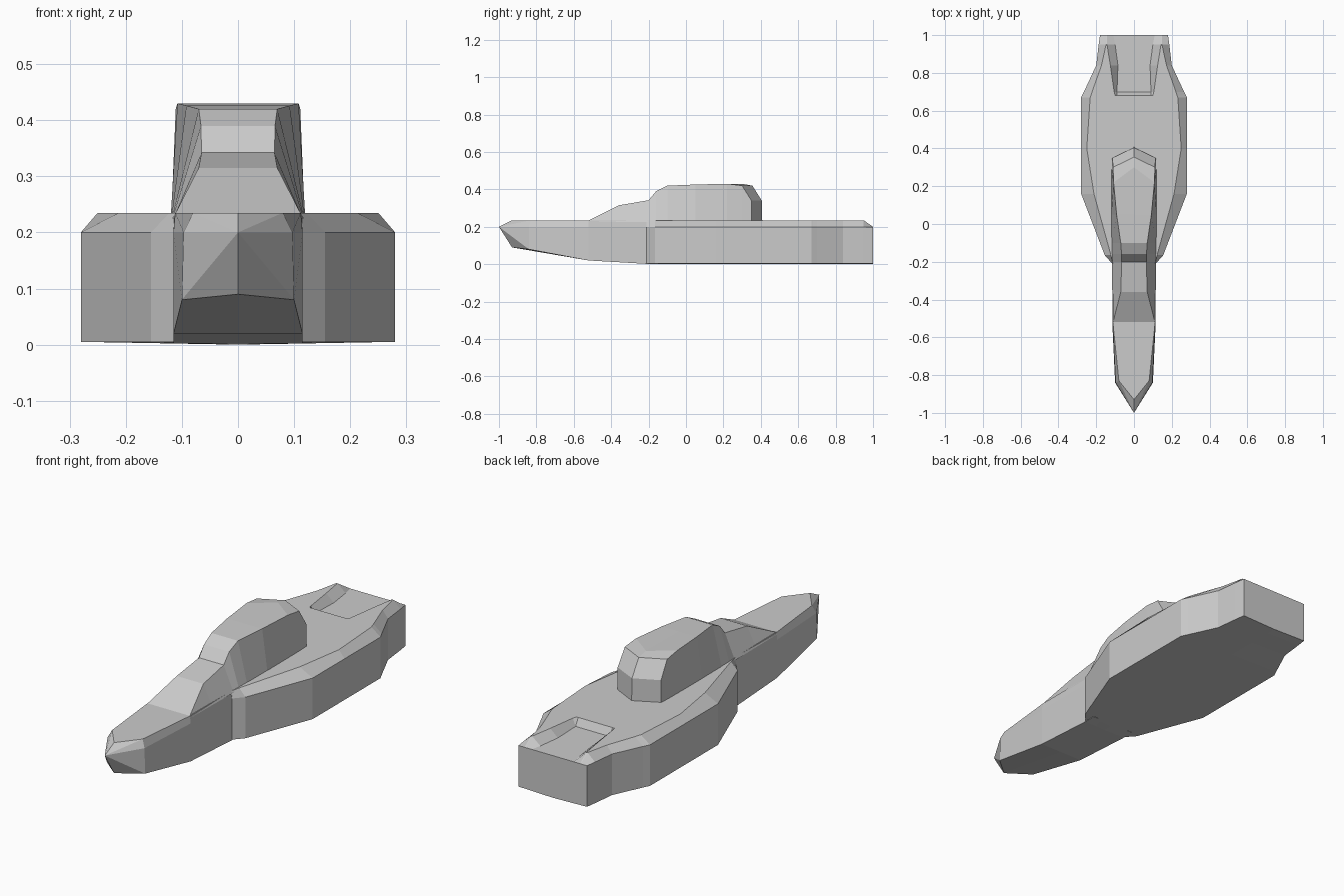
import bpy, bmesh

if "Cube" in bpy.data.objects:
    bpy.data.objects.remove(bpy.data.objects["Cube"])


def loft(name, rings, caps):
    """Skin half cross-sections, add end faces, then mirror across x = 0."""
    bm = bmesh.new()
    vs = [[bm.verts.new(p) for p in r] for r in rings]
    for a, b in zip(vs, vs[1:]):
        for i in range(len(a) - 1):
            bm.faces.new((a[i], a[i + 1], b[i + 1], b[i]))
    for cap in caps:
        bm.faces.new([vs[r][i] for r, i in cap])
    bmesh.ops.remove_doubles(bm, verts=bm.verts[:], dist=0.0005)
    geom = bm.verts[:] + bm.edges[:] + bm.faces[:]
    bmesh.ops.mirror(bm, geom=geom, axis='X', merge_dist=0.001)
    bmesh.ops.remove_doubles(bm, verts=bm.verts[:], dist=0.0005)
    bmesh.ops.recalc_face_normals(bm, faces=bm.faces[:])
    mesh = bpy.data.meshes.new(name)
    bm.to_mesh(mesh)
    bm.free()
    ob = bpy.data.objects.new(name, mesh)
    bpy.context.collection.objects.link(ob)
    return ob


D, S = 0.235, 0.20  # deck height, chamfer start height

# Wide hull with a stern recess: y, outer x, deck x, recess rim x, floor x, deck z, floor z
hull = []
for y, wo, wi, xr, xf, zd, zf in [
        (-0.21, .115, .113, .09, .08, D, D),
        (-0.165, .155, .122, .09, .08, D, D),
        (0.16, .28, .212, .10, .09, D, D),
        (0.40, .28, .25, .10, .09, D, D),
        (0.67, .28, .232, .10, .09, D, D),
        (0.68, .275, .228, .10, .09, D, D),
        (0.70, .265, .222, .105, .09, D, S),
        (0.84, .20, .172, .125, .085, D, S),
        (0.95, .187, .148, .143, .10, D, S),
        (1.00, .18, .148, .143, .11, S, S)]:
    hull.append([(0, y, 0), (wo, y, .005), (wo, y, S), (wi, y, zd),
                 (xr, y, zd), (xf, y, zf), (0, y, zf)])
loft("hull", hull, [[(0, i) for i in range(7)], [(9, i) for i in range(7)]])

# Narrow pointed bow with an upswept underside
bow = [[(0, -1.0, S), (0, -1.0, S), (0, -1.0, S), (0, -1.0, S), (0, -1.0, S)],
       [(0, -.93, .09), (.10, -.84, .08), (.097, -.84, S), (.08, -.83, D), (0, -.93, D)]]
for y, z in ((-.52, .02), (-.21, .002), (-.15, .002)):
    bow.append([(0, y, z), (.115, y, z), (.115, y, S), (.112, y, D), (0, y, D)])
tip = (0, 0)
loft("bow", bow, [[(4, i) for i in range(5)]])

# Cabin: side y, centre y, base x, roof x, roof z
cabin = []
for y, yc, wb, wt, z in [
        (-.52, -.52, .113, .111, D),
        (-.36, -.36, .115, .070, .315),
        (-.20, -.20, .117, .065, .342),
        (-.16, -.16, .118, .066, .39),
        (-.10, -.10, .119, .070, .42),
        (.05, .05, .12, .092, .426),
        (.22, .30, .119, .108, .43),
        (.30, .355, .118, .111, .42),
        (.35, .405, .115, .114, .34)]:
    cabin.append([(wb, y, .225), (wt, y, z), (0, yc, z)])
cabin.append([(.115, .35, .225), (.115, .35, .225), (0, .408, .225)])
loft("cabin", cabin, [])
